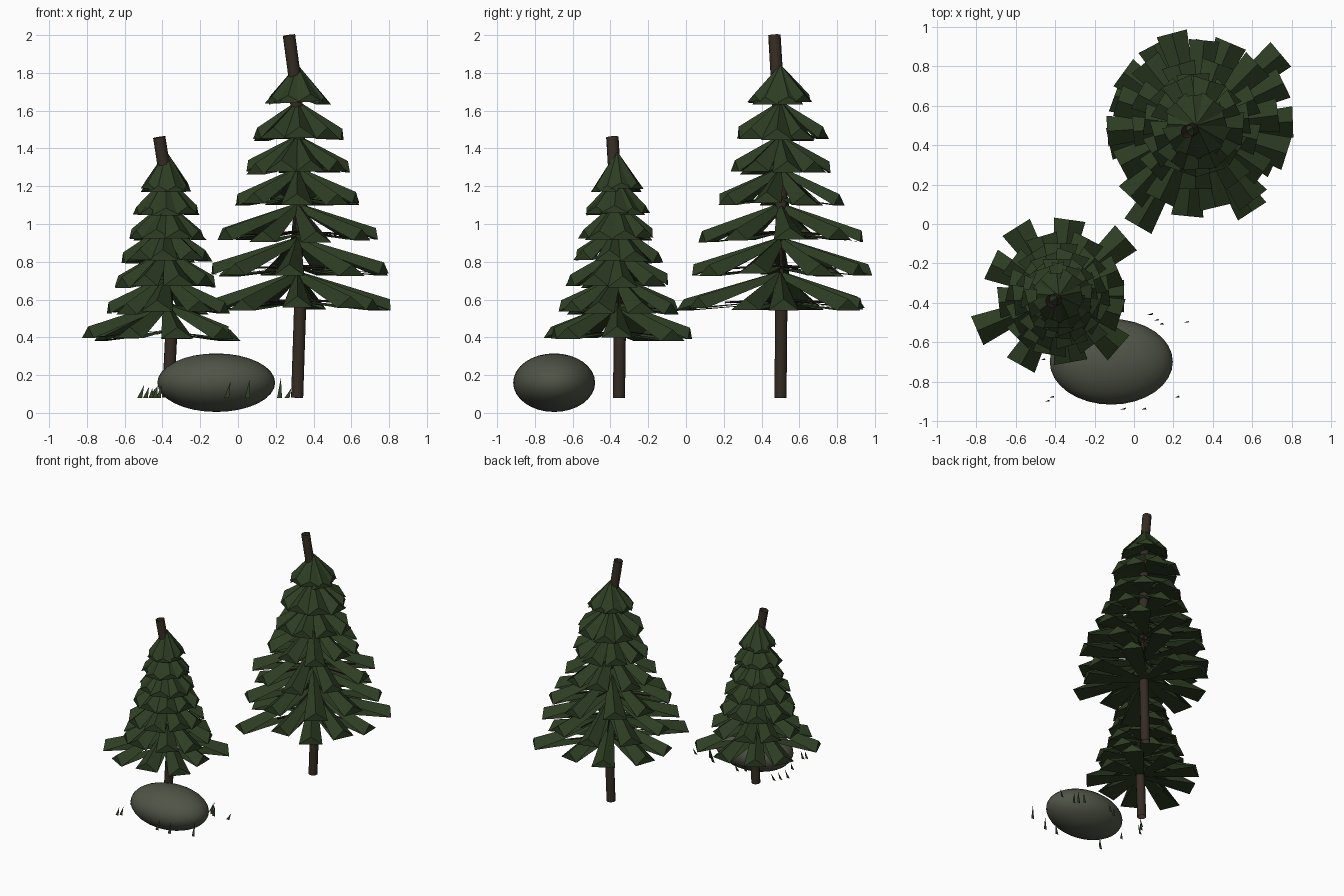
import bpy, bmesh, math, random
from mathutils import Vector

random.seed(4)
if "Cube" in bpy.data.objects:
    bpy.data.objects.remove(bpy.data.objects["Cube"])


def material(name, colour):
    m = bpy.data.materials.new(name)
    m.use_nodes = True
    m.diffuse_color = (*colour, 1)
    bsdf = m.node_tree.nodes["Principled BSDF"]
    bsdf.inputs["Base Color"].default_value = (*colour, 1)
    bsdf.inputs["Roughness"].default_value = 0.9
    return m


needle_green = material("needle_green", (0.027, 0.047, 0.017))
bark_brown = material("bark_brown", (0.036, 0.025, 0.017))
rock_grey = material("rock_grey", (0.080, 0.088, 0.062))


def finish(bm, name, mat, smooth=False):
    mesh = bpy.data.meshes.new(name)
    bm.to_mesh(mesh)
    bm.free()
    mesh.materials.append(mat)
    obj = bpy.data.objects.new(name, mesh)
    bpy.context.collection.objects.link(obj)
    if smooth:
        bpy.ops.object.select_all(action="DESELECT")
        obj.select_set(True)
        bpy.context.view_layer.objects.active = obj
        bpy.ops.object.shade_smooth_by_angle(angle=math.radians(40))


def tube(bm, path, radius, sides):
    """Open-ended loft of rings along a path."""
    rings = []
    for i, p in enumerate(path):
        a, b = Vector(path[max(i - 1, 0)]), Vector(path[min(i + 1, len(path) - 1)])
        turn = (b - a).to_track_quat("Z", "Y")
        rings.append([bm.verts.new(Vector(p) + turn @ Vector(
            (radius * math.cos(k * math.tau / sides), radius * math.sin(k * math.tau / sides), 0)))
            for k in range(sides)])
    for r, s in zip(rings, rings[1:]):
        for k in range(sides):
            n = (k + 1) % sides
            bm.faces.new((r[k], r[n], s[n], s[k]))


def trunk(name, path):
    bm = bmesh.new()
    tube(bm, path, 0.033, 12)
    finish(bm, name, bark_brown, True)


def bough(bm, centre, angle, length, top, bottom, half, fold):
    """Folded roof over a nearly level underside, narrow at the trunk, cut off at the tip."""
    out = Vector((math.cos(angle), math.sin(angle), 0))
    side = Vector((-out.y, out.x, 0))

    def point(r, w, z):
        return bm.verts.new(Vector((*centre, z)) + out * r + side * w)

    ridge, left, right = (point(0.005, w, top - d) for w, d in ((0, 0), (0.02, 0.03), (-0.02, 0.03)))
    end, end_left, end_right = (point(length, w, bottom + z)
                                for w, z in ((0, fold), (half, 0), (-half, 0)))
    under_left, under_right = (point(0.01, w, bottom + 0.04) for w in (0.02, -0.02))
    for corners in ((ridge, end, end_left, left), (ridge, right, end_right, end),
                    (end, end_right, end_left), (under_left, end_left, end_right, under_right)):
        bm.faces.new(corners)


def foliage(name, centre, lowest, tiers, rise):
    """Stacked whorls: uneven lowest one as (angle, length), then rings of nine."""
    bm = bmesh.new()
    for t, (bottom, radius) in enumerate(tiers):
        whorl = lowest if t == 0 else [
            (2 + 40 * k - 18 * t + random.uniform(-4, 4), radius * random.uniform(0.92, 1.03))
            for k in range(9)]
        for angle, length in whorl:
            half = min(0.083, radius * 0.48) * random.uniform(0.93, 1.05)
            bough(bm, centre, math.radians(angle), length, bottom + rise,
                  bottom + random.uniform(-0.01, 0.01), half, min(0.06, radius * 0.25))
    finish(bm, name, needle_green)


# Tall tree
trunk("tall_trunk", [(0.313, 0.50, 0.08), (0.33, 0.505, 0.6), (0.335, 0.505, 1.0),
                     (0.32, 0.495, 1.5), (0.297, 0.48, 1.8), (0.27, 0.468, 2.0)])
foliage("tall_foliage", (0.315, 0.50),
        [(2, 0.49), (40, 0.56), (80, 0.43), (118, 0.46), (160, 0.44),
         (192, 0.45), (240, 0.59), (270, 0.42), (303, 0.52), (335, 0.44)],
        [(0.55, 0.48), (0.73, 0.485), (0.91, 0.44), (1.10, 0.345),
         (1.27, 0.265), (1.45, 0.24), (1.64, 0.16)], 0.20)

# Bare twigs inside the lower whorls of the tall tree
bm = bmesh.new()
for z in (0.60, 0.78, 0.96):
    for k in range(9):
        a = math.radians(2 + 40 * k)
        tube(bm, [(0.325, 0.50, z), (0.325 + 0.3 * math.cos(a), 0.50 + 0.3 * math.sin(a), z - 0.015)],
             0.005, 5)
finish(bm, "tall_twigs", bark_brown)

# Short tree
trunk("short_trunk", [(-0.37, -0.355, 0.08), (-0.352, -0.35, 0.45), (-0.352, -0.35, 0.75),
                      (-0.37, -0.365, 1.1), (-0.392, -0.38, 1.3), (-0.417, -0.39, 1.46)])
foliage("short_foliage", (-0.38, -0.365),
        [(0, 0.33), (41, 0.45), (82, 0.39), (122, 0.41), (155, 0.38),
         (203, 0.45), (241, 0.40), (280, 0.34), (319, 0.40)],
        [(0.39, 0.40), (0.53, 0.32), (0.67, 0.26), (0.80, 0.225),
         (0.92, 0.19), (1.05, 0.16), (1.18, 0.125)], 0.20)

# Boulder
bm = bmesh.new()
bmesh.ops.create_uvsphere(bm, u_segments=32, v_segments=16, radius=1)
for v in bm.verts:
    v.co = Vector((v.co.x * 0.312, v.co.y * 0.217, v.co.z * 0.155)) + Vector((-0.115, -0.698, 0.16))
finish(bm, "boulder", rock_grey, True)

# Flat grass blades around the boulder
bm = bmesh.new()
spots = [(0.08, -0.46), (0.11, -0.49), (0.14, -0.51), (0.26, -0.50), (0.22, -0.88),
         (0.05, -0.94), (-0.06, -0.94), (-0.42, -0.88), (-0.44, -0.90), (-0.46, -0.69),
         (-0.52, -0.55), (-0.49, -0.50), (-0.46, -0.46), (-0.20, -0.47), (-0.15, -0.44)]
for x, y in spots:
    height = random.uniform(0.05, 0.11)
    bm.faces.new([bm.verts.new(p) for p in (
        (x - 0.013, y, 0.08), (x + 0.013, y, 0.08),
        (x + random.uniform(0, 0.025), y + 0.01, 0.08 + height))])
finish(bm, "grass_blades", needle_green)
